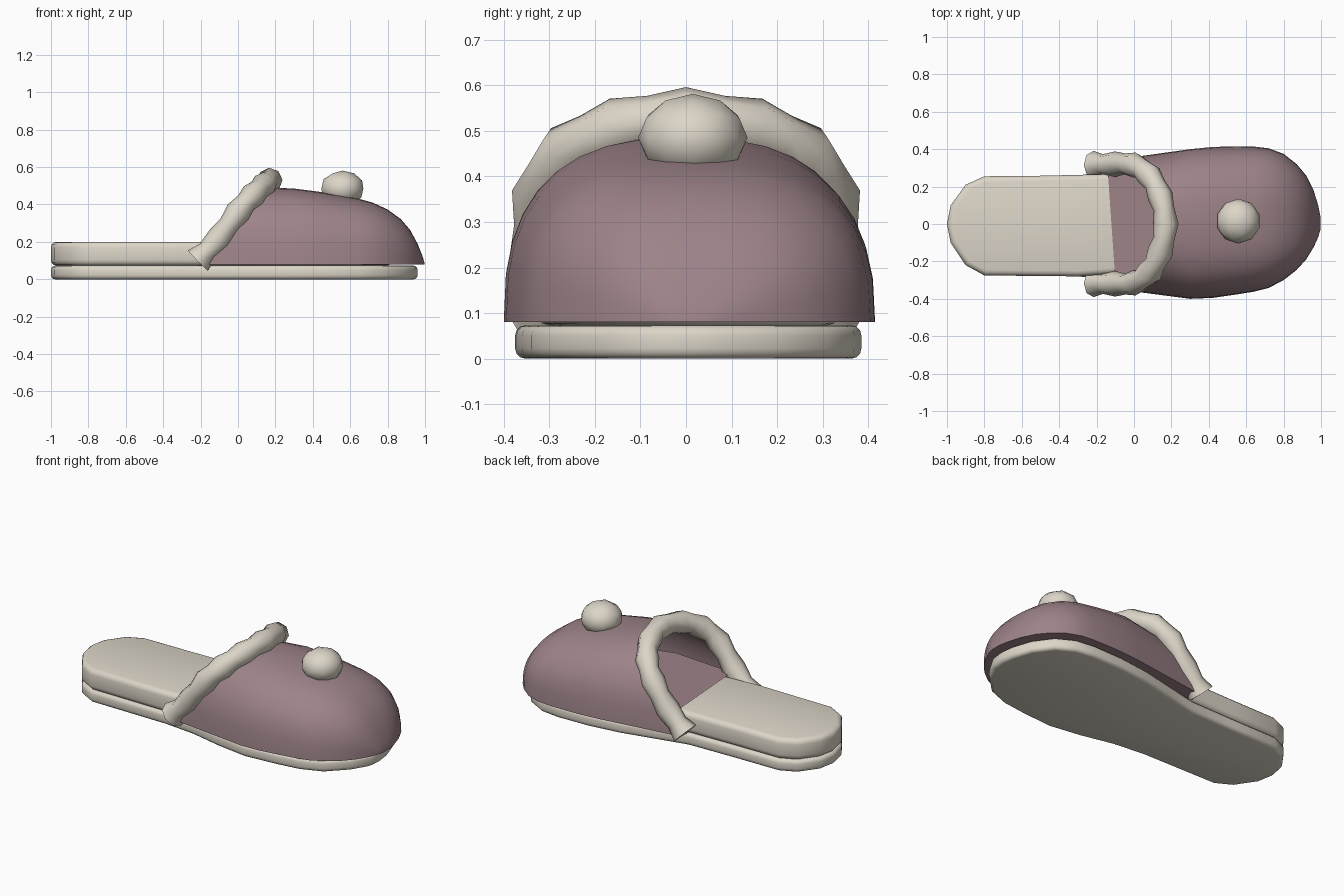
import bpy, bmesh, math
from mathutils import Vector

cube = bpy.data.objects.get("Cube")
if cube:
    bpy.data.objects.remove(cube, do_unlink=True)


def material(name, rgb):
    m = bpy.data.materials.new(name)
    m.use_nodes = True
    m.diffuse_color = (*rgb, 1)
    m.node_tree.nodes["Principled BSDF"].inputs["Base Color"].default_value = (*rgb, 1)
    return m


CREAM = material("cream fleece", (0.72, 0.67, 0.58))
MAUVE = material("mauve felt", (0.34, 0.23, 0.25))


def finish(name, bm, mat, angle=60):
    mesh = bpy.data.meshes.new(name)
    bm.to_mesh(mesh)
    bm.free()
    mesh.materials.append(mat)
    obj = bpy.data.objects.new(name, mesh)
    bpy.context.collection.objects.link(obj)
    bpy.ops.object.select_all(action='DESELECT')
    obj.select_set(True)
    bpy.context.view_layer.objects.active = obj
    bpy.ops.object.shade_smooth_by_angle(angle=math.radians(angle))
    return obj


def loft(bm, rings, closed):
    """Skin a list of equal point rings and return their vertices."""
    grid = [[bm.verts.new(p) for p in ring] for ring in rings]
    count = len(grid[0])
    for a, b in zip(grid, grid[1:]):
        for j in range(count if closed else count - 1):
            k = (j + 1) % count
            bm.faces.new((a[j], a[k], b[k], b[j]))
    bm.faces.new(grid[-1])
    return grid


def slab(name, outline, low, high, bevel):
    bm = bmesh.new()
    face = bm.faces.new([bm.verts.new((x, y, low)) for x, y in outline])
    top = bmesh.ops.extrude_face_region(bm, geom=[face])["geom"]
    for v in top:
        if isinstance(v, bmesh.types.BMVert):
            v.co.z = high
    bmesh.ops.recalc_face_normals(bm, faces=bm.faces)
    rims = [e for e in bm.edges if abs(e.verts[0].co.z - e.verts[1].co.z) < 1e-5]
    bmesh.ops.bevel(bm, geom=rims, offset=bevel, segments=3, profile=0.5, affect='EDGES')
    return finish(name, bm, CREAM)


# Sole and padded insole
foot = [(-1, 0), (-.98, .1), (-.9, .21), (-.8, .255), (-.5, .258), (-.2, .265),
        (0, .31), (.2, .355), (.4, .38), (.6, .385), (.72, .37), (.83, .31),
        (.91, .2), (.95, .08), (.96, 0), (.95, -.08), (.89, -.18), (.78, -.29),
        (.65, -.34), (.5, -.36), (.3, -.375), (.1, -.345), (-.1, -.3),
        (-.3, -.28), (-.8, -.275), (-.9, -.22), (-.98, -.1)]
slab("sole", foot, 0, .073, .022)
inner = [(x, y) if x < -.15 else (x * .86, y * .88) for x, y in foot]
slab("insole", inner, .073, .2, .03)

# Upper: arched sections lofted from the slanted opening to the toe
BASE = .08
stations = [(None, .33, .335, .49), (.3, .4, .4, .485), (.42, .412, .395, .47),
            (.54, .415, .378, .45), (.64, .414, .362, .432), (.72, .405, .342, .41),
            (.8, .375, .3, .373), (.87, .32, .245, .322), (.92, .26, .19, .264),
            (.96, .18, .125, .19), (.985, .1, .07, .128), (.997, .04, .03, .088)]


def arch(x, left, right, top, steps=18, power=2 / 2.6):
    points = []
    for i in range(steps + 1):
        a = math.pi * i / steps
        c, s = math.cos(a), max(math.sin(a), 0) if 0 < i < steps else 0
        side = left if c > 0 else -right
        rise = s ** power
        px = -.2 + .38 * rise ** 1.5 if x is None else x
        points.append((px, side * abs(c) ** power, BASE + (top - BASE) * rise))
    return points


bm = bmesh.new()
grid = loft(bm, [arch(*s) for s in stations], False)
bm.faces.new([r[0] for r in grid] + [r[-1] for r in reversed(grid)])
finish("upper", bm, MAUVE)

# Lining floor inside the opening: a small flap, then the underside-out lining
bm = bmesh.new()
flap = [(-.14, .28), (-.1, -.3), (-.05, .28)]
lining = [(-.05, .28), (.3, .34), (.7, .25), (.82, 0), (.7, -.22), (.3, -.33), (-.1, -.3)]
for shape in (flap, lining):
    bm.faces.new([bm.verts.new((x, y, .206)) for x, y in shape])
finish("lining", bm, MAUVE)

# Lumpy fleece cuff along the opening
half = [(-.215, .315, .1), (-.1, .32, .22), (0, .315, .36), (.08, .26, .45),
        (.14, .15, .505), (.17, 0, .528)]
path = [Vector(p) for p in half] + [Vector((x, -y, z)) for x, y, z in half[-2::-1]]
samples = []
for i in range(len(path) - 1):
    p0, p1 = path[max(i - 1, 0)], path[i]
    p2, p3 = path[i + 1], path[min(i + 2, len(path) - 1)]
    samples += [p1, (9 * (p1 + p2) - p0 - p3) / 16]
samples.append(path[-1])
normal = Vector((-.74, 0, .67)).normalized()
rings = []
last = len(samples) - 1
for i, p in enumerate(samples):
    t = (samples[min(i + 1, last)] - samples[max(i - 1, 0)]).normalized()
    u = (normal - t * normal.dot(t)).normalized()
    v = t.cross(u)
    r = .076 if i in (0, last) else (.056, .068)[i % 2 == 0]
    rings.append([p + r * (u * math.cos(a) + v * math.sin(a))
                  for a in (math.tau * k / 8 for k in range(8))])
bm = bmesh.new()
grid = loft(bm, rings, True)
bm.faces.new(grid[0][::-1])
finish("cuff", bm, CREAM)

# Pompom
bm = bmesh.new()
bmesh.ops.create_icosphere(bm, subdivisions=2, radius=1)
for v in bm.verts:
    v.co = Vector((.558 + v.co.x * .118, .015 + v.co.y * .12, .485 + v.co.z * .096))
finish("pompom", bm, CREAM)
